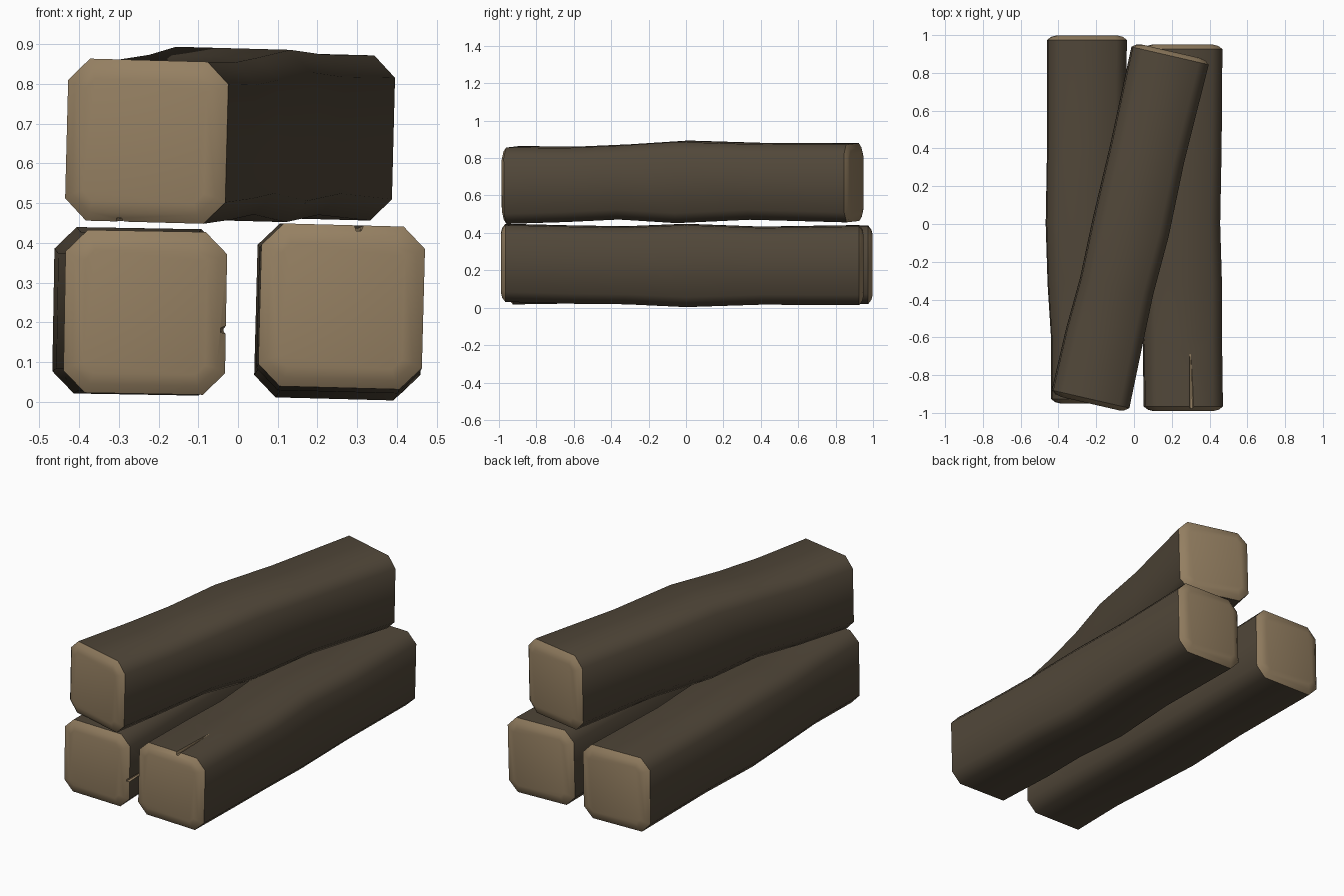
import bpy, bmesh, math
from mathutils import Vector

if "Cube" in bpy.data.objects:
    bpy.data.objects.remove(bpy.data.objects["Cube"])


def material(name, rgb):
    m = bpy.data.materials.new(name)
    m.diffuse_color = (*rgb, 1)
    m.use_nodes = True
    m.node_tree.nodes["Principled BSDF"].inputs["Base Color"].default_value = m.diffuse_color
    return m


bark = material("dark_bark", (0.082, 0.063, 0.041))
cut = material("cut_wood", (0.30, 0.215, 0.122))


def make_object(name, bm):
    bmesh.ops.recalc_face_normals(bm, faces=bm.faces[:])
    me = bpy.data.meshes.new(name)
    bm.to_mesh(me)
    bm.free()
    me.materials.append(bark)
    me.materials.append(cut)
    ob = bpy.data.objects.new(name, me)
    bpy.context.collection.objects.link(ob)
    return ob


def section(bm, cx, y, cz, hw, hh, c, roll):
    """One chamfered-square ring of a beam."""
    a, b = hw - c, hh - c
    pts = [(a, -hh), (hw, -b), (hw, b), (a, hh), (-a, hh), (-hw, b), (-hw, -b), (-a, -hh)]
    s, k = math.sin(roll), math.cos(roll)
    return [bm.verts.new((cx + x * k + z * s, y, cz + z * k - x * s)) for x, z in pts]


def beam(name, stations, roll):
    """Loft a beam through (y, left, right, bottom, top) stations, with rounded pale ends."""
    bm = bmesh.new()
    data = []
    for i, (y, l, r, b, t) in enumerate(stations):
        cx, cz, hw, hh = (l + r) / 2, (b + t) / 2, (r - l) / 2, (t - b) / 2
        row = [(y, cx, cz, hw, hh, 0.055)]
        if i in (0, len(stations) - 1):
            inward = 1 if i == 0 else -1
            row = [(y, cx, cz, hw - 0.05, hh - 0.05, 0.025),
                   (y + inward * 0.007, cx, cz, hw - 0.022, hh - 0.022, 0.045),
                   (y + inward * 0.024, cx, cz, hw, hh, 0.055)]
            if i:
                row.reverse()
        data += row
    rings = [section(bm, cx, y, cz, hw, hh, c, roll) for y, cx, cz, hw, hh, c in data]
    last = len(rings) - 2
    for i, (p, q) in enumerate(zip(rings, rings[1:])):
        for j in range(8):
            f = bm.faces.new((p[j], p[j - 1], q[j - 1], q[j]))
            f.material_index = 1 if i < 2 or i > last - 2 else 0
    for ring in (rings[0], rings[-1]):
        bm.faces.new(ring).material_index = 1
    return make_object(name, bm)


def crack(ob, tip, out, side, width, depth, length, drift=0):
    """Cut a tapering pale split, starting at the front end of a beam."""
    tip, out, side = Vector(tip), Vector(out), Vector(side)
    back = Vector((0, length, 0)) + side * drift
    bm = bmesh.new()
    rings = []
    for off, w, d in ((Vector((0, -0.05, 0)), width, depth),
                      (back * 0.5, width * 0.6, depth * 0.7), (back, 0.006, -0.001)):
        rings.append([bm.verts.new(tip + off + v) for v in
                      (side * w * 1.3 + out * 0.03, side * -w * 1.3 + out * 0.03,
                       side * -w * 0.3 - out * d, side * w * 0.3 - out * d)])
    for p, q in zip(rings, rings[1:]):
        for j in range(4):
            bm.faces.new((p[j], p[j - 1], q[j - 1], q[j]))
    bm.faces.new(rings[0])
    bm.faces.new(rings[-1])
    for f in bm.faces:
        f.material_index = 1
    cutter = make_object("crack_cutter", bm)
    cutter.hide_render = True
    mod = ob.modifiers.new("crack", 'BOOLEAN')
    mod.operation, mod.solver, mod.object = 'DIFFERENCE', 'EXACT', cutter
    bpy.context.view_layer.objects.active = ob
    bpy.ops.object.modifier_apply(modifier=mod.name)
    bpy.data.objects.remove(cutter)


# lower left beam
left = beam("lower_left_beam", [
    (-0.95, -0.437, -0.03, 0.02, 0.43), (-0.6, -0.437, -0.04, 0.025, 0.425),
    (-0.32, -0.455, -0.05, 0.025, 0.425), (0.0, -0.465, -0.04, 0.018, 0.437),
    (0.4, -0.458, -0.05, 0.025, 0.428), (0.998, -0.458, -0.04, 0.022, 0.437)],
    math.radians(1))

# lower right beam
right = beam("lower_right_beam", [
    (-0.99, 0.055, 0.467, 0.035, 0.445), (-0.6, 0.05, 0.462, 0.025, 0.436),
    (-0.32, 0.055, 0.462, 0.022, 0.432), (0.0, 0.045, 0.452, 0.007, 0.445),
    (0.4, 0.055, 0.46, 0.02, 0.43), (0.95, 0.05, 0.464, 0.018, 0.438)],
    math.radians(1.5))

# upper beam, lying crosswise (built straight, then turned)
upper = beam("upper_beam", [
    (-0.957, -0.207, 0.207, 0.452, 0.86), (-0.6, -0.207, 0.2, 0.462, 0.858),
    (-0.32, -0.195, 0.195, 0.475, 0.87), (0.0, -0.2, 0.205, 0.456, 0.89),
    (0.4, -0.198, 0.197, 0.474, 0.878), (0.957, -0.205, 0.207, 0.46, 0.876)],
    math.radians(1.5))

# splits in the wood
crack(right, (0.305, -0.99, 0.443), (0, 0, 1), (1, 0, 0), 0.022, 0.014, 0.44, -0.01)
crack(left, (-0.032, -0.95, 0.18), (1, 0, 0), (0, 0, 1), 0.02, 0.013, 0.3)
crack(upper, (-0.07, -0.957, 0.455), (0, 0, -1), (1, 0, 0), 0.025, 0.009, 0.15)

upper.rotation_euler.z = math.radians(-13.0)
upper.location = (-0.02, -0.018, 0)

for ob in (left, right, upper):
    bpy.ops.object.select_all(action='DESELECT')
    ob.select_set(True)
    bpy.context.view_layer.objects.active = ob
    bpy.ops.object.shade_smooth_by_angle(angle=math.radians(50))
